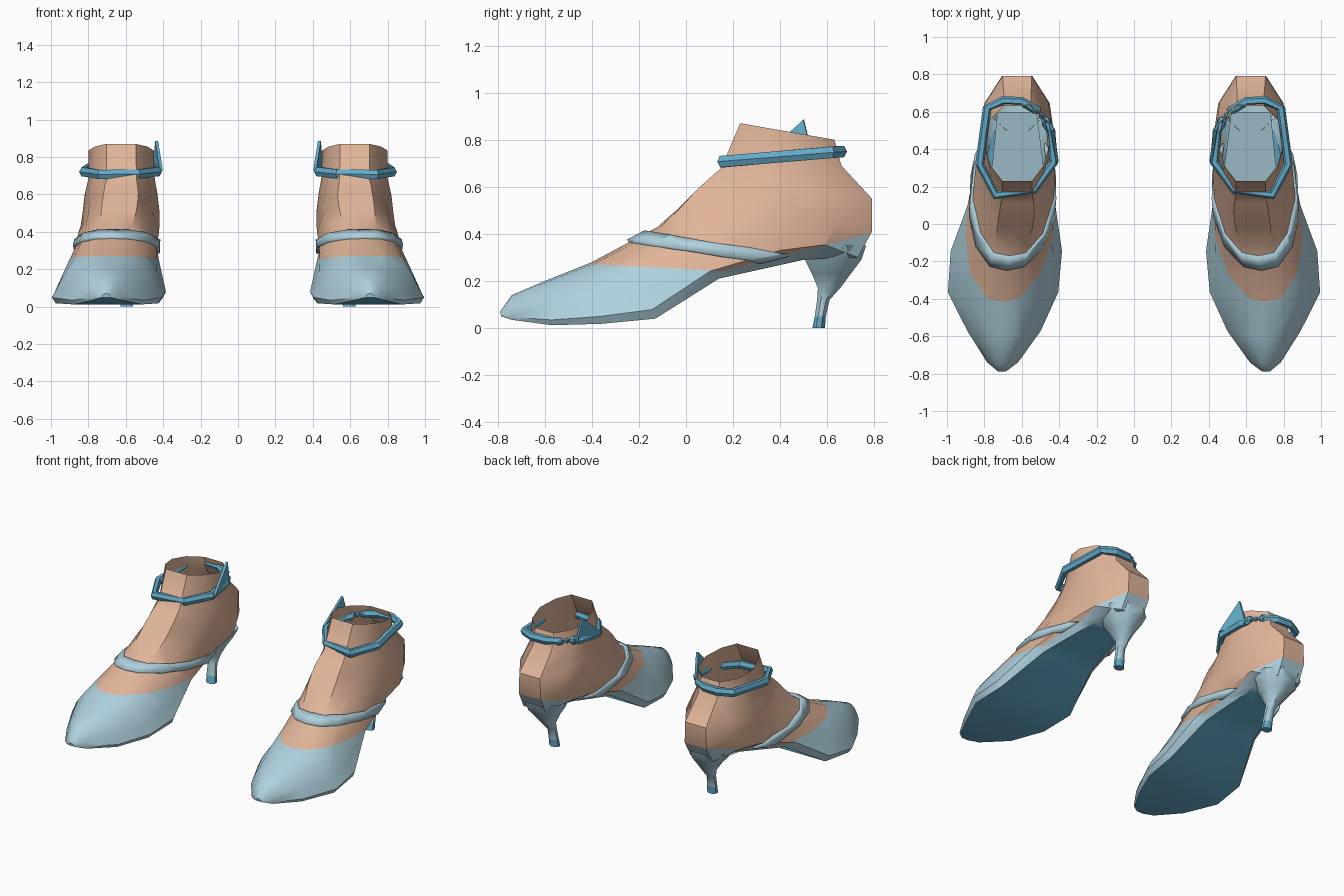
import bpy, bmesh, math
from mathutils import Vector

old = bpy.data.objects.get("Cube")
if old:
    bpy.data.objects.remove(old)


def material(name, rgb):
    m = bpy.data.materials.new(name)
    m.use_nodes = True
    m.diffuse_color = (*rgb, 1)
    m.node_tree.nodes["Principled BSDF"].inputs["Base Color"].default_value = (*rgb, 1)
    return m


MATS = [material("skin", (0.75, 0.46, 0.32)),
        material("pale_blue", (0.43, 0.64, 0.73)),
        material("mid_blue", (0.13, 0.42, 0.60))]
SKIN, PALE, MID = range(3)


def finish(name, bm, angle=None, thickness=0):
    """Turn a bmesh into an object and mirror it to the other foot."""
    bmesh.ops.recalc_face_normals(bm, faces=bm.faces)
    me = bpy.data.meshes.new(name)
    bm.to_mesh(me)
    bm.free()
    for m in MATS:
        me.materials.append(m)
    ob = bpy.data.objects.new(name, me)
    bpy.context.collection.objects.link(ob)
    if angle:
        bpy.ops.object.select_all(action='DESELECT')
        ob.select_set(True)
        bpy.context.view_layer.objects.active = ob
        bpy.ops.object.shade_smooth_by_angle(angle=math.radians(angle))
    if thickness:
        solid = ob.modifiers.new("thickness", 'SOLIDIFY')
        solid.thickness, solid.offset = thickness, 0
    mirror = ob.modifiers.new("other_foot", 'MIRROR')
    mirror.use_mirror_merge = False
    return ob


def loft(rings, closed_start=True, closed_end=False, mat_rule=lambda i, j: 0):
    bm = bmesh.new()
    rows = [[bm.verts.new(p) for p in ring] for ring in rings]
    n = len(rows[0])
    for i in range(len(rows) - 1):
        for j in range(n):
            k = (j + 1) % n
            f = bm.faces.new((rows[i][j], rows[i][k], rows[i + 1][k], rows[i + 1][j]))
            f.material_index = mat_rule(i, j)
    for row, use in ((rows[0], closed_start), (rows[-1], closed_end)):
        if use:
            bm.faces.new(row).material_index = mat_rule(0, 0)
    return bm


# Half cross-sections: (sideways, fraction from top to bottom)
TOE_HALF = [(0, 0), (.3, .04), (.62, .24), (.84, .55), (1, .88), (.93, 1), (0, 1)]
ANKLE_HALF = [(0, 0), (.45, 0), (.8, .2), (1, .5), (.85, .8), (.4, 1), (0, 1)]

# Stations: top y, z; bottom y, z; inner x, outer x; blend from toe to ankle section
STATIONS = [
    (-.79, .07, -.785, .05, .68, .73, 0),
    (-.74, .14, -.74, .035, .62, .785, 0),
    (-.60, .20, -.57, .012, .50, .89, 0),
    (-.40, .28, -.36, .018, .405, .995, 0),
    (-.25, .36, -.13, .04, .385, .98, 0),
    (-.12, .43, .14, .21, .41, .90, .3),
    (-.03, .51, .50, .29, .415, .86, .8),
    (.03, .57, .73, .30, .42, .84, 1),
    (.07, .61, .79, .41, .42, .83, 1),
    (.11, .645, .79, .55, .43, .82, 1),
    (.15, .68, .66, .69, .445, .80, 1),
    (.23, .87, .63, .80, .45, .80, 1),
]

# Sloping boundary lines: y, z, slope
VAMP, COUNTER = (-.41, .272, -.052), (.157, .243, .254)
BAND_TOP, BAND_LOW = (-.15, .40, -.15), (-.25, .365, -.15)


def above(p, line):
    y, z, slope = line
    return p.z > z + slope * (p.y - y)


def foot_ring(ty, tz, by, bz, lo, hi, blend):
    half = [Vector(a).lerp(Vector(b), blend) for a, b in zip(TOE_HALF, ANKLE_HALF)]
    loop = half + [Vector((-p.x, p.y)) for p in half[-2:0:-1]]
    return [((lo + hi) / 2 + p.x * (hi - lo) / 2, ty + (by - ty) * p.y, tz + (bz - tz) * p.y)
            for p in loop]


def foot_mesh():
    """Foot and shoe surface, cut along every colour boundary."""
    bm = loft([foot_ring(*s) for s in STATIONS],
              mat_rule=lambda i, j: MID if i < 6 and j in (5, 6) else SKIN)
    for y, z, slope in (VAMP, COUNTER, BAND_TOP, BAND_LOW):
        bmesh.ops.bisect_plane(bm, geom=bm.verts[:] + bm.edges[:] + bm.faces[:],
                               plane_co=(0, y, z), plane_no=(0, -slope, 1))
    for f in bm.faces:
        c = f.calc_center_median()
        if f.material_index != MID and not (above(c, VAMP) and above(c, COUNTER)):
            f.material_index = PALE
    return bm


# Foot with shoe upper and sole
finish("foot_and_shoe", foot_mesh(), 40)

# Raised instep strap
bm = foot_mesh()
drop = []
for f in bm.faces:
    c = f.calc_center_median()
    keep = (above(c, BAND_LOW) and not above(c, BAND_TOP)
            and above(c, VAMP) and above(c, COUNTER))
    f.material_index = PALE
    if not keep:
        drop.append(f)
bmesh.ops.delete(bm, geom=drop, context='FACES')
finish("instep_strap", bm, 40, thickness=.028)

# Insole seen through the ankle opening
bm = bmesh.new()
outline = [(.47, .2, .265), (.77, .2, .265), (.73, .6, .365), (.52, .6, .365)]
bm.faces.new([bm.verts.new(p) for p in outline]).material_index = PALE
finish("insole", bm)

# Stiletto heel: z, front y, back y, centre x, half width
HEEL = [(0, .537, .59, .595, .033), (.05, .547, .594, .597, .032), (.12, .557, .61, .6, .028),
        (.17, .56, .655, .605, .036), (.23, .535, .70, .612, .07),
        (.29, .505, .745, .62, .115), (.35, .50, .765, .622, .145)]
rings = []
for z, y0, y1, cx, w in HEEL:
    turn = [math.pi / 8 + a * math.pi / 4 for a in range(8)]
    rings.append([(cx + w * math.cos(a) * 1.08,
                   (y0 + y1) / 2 + (y1 - y0) / 2 * math.sin(a) * 1.08, z) for a in turn])
finish("heel", loft(rings, mat_rule=lambda i, j: MID if i == 0 else PALE), 40)

# Ankle strap: six-sided tube along a tilted open loop
PATH = [(.525, .61), (.60, .655), (.70, .66), (.785, .62), (.825, .32), (.74, .155),
        (.535, .185), (.43, .33), (.445, .50), (.475, .545)]
pts = [Vector((x, y, .705 + .085 * (y - .13))) for x, y in PATH]
rings = []
for i, p in enumerate(pts):
    tangent = (pts[min(i + 1, len(pts) - 1)] - pts[max(i - 1, 0)]).normalized()
    side = tangent.cross(Vector((0, 0, 1))).normalized()
    up = side.cross(tangent)
    rings.append([p + .024 * math.cos(a * math.pi / 3) * side
                  + .028 * math.sin(a * math.pi / 3) * up for a in range(6)])
finish("ankle_strap", loft(rings, closed_end=True, mat_rule=lambda i, j: MID))

# Clasp beads closing the strap
bm = bmesh.new()
for x, y, r in ((.47, .55, .028), (.495, .58, .018), (.52, .61, .026)):
    made = bmesh.ops.create_icosphere(bm, subdivisions=1, radius=r)
    bmesh.ops.translate(bm, verts=made["verts"], vec=(x, y, .745))
for f in bm.faces:
    f.material_index = MID
finish("clasp", bm)

# Pointed bow flap on the inner side
bm = bmesh.new()
flap = [(.41, .33, .73), (.45, .54, .72), (.435, .50, .885)]
bm.faces.new([bm.verts.new(p) for p in flap]).material_index = MID
finish("bow_flap", bm, thickness=.016)
